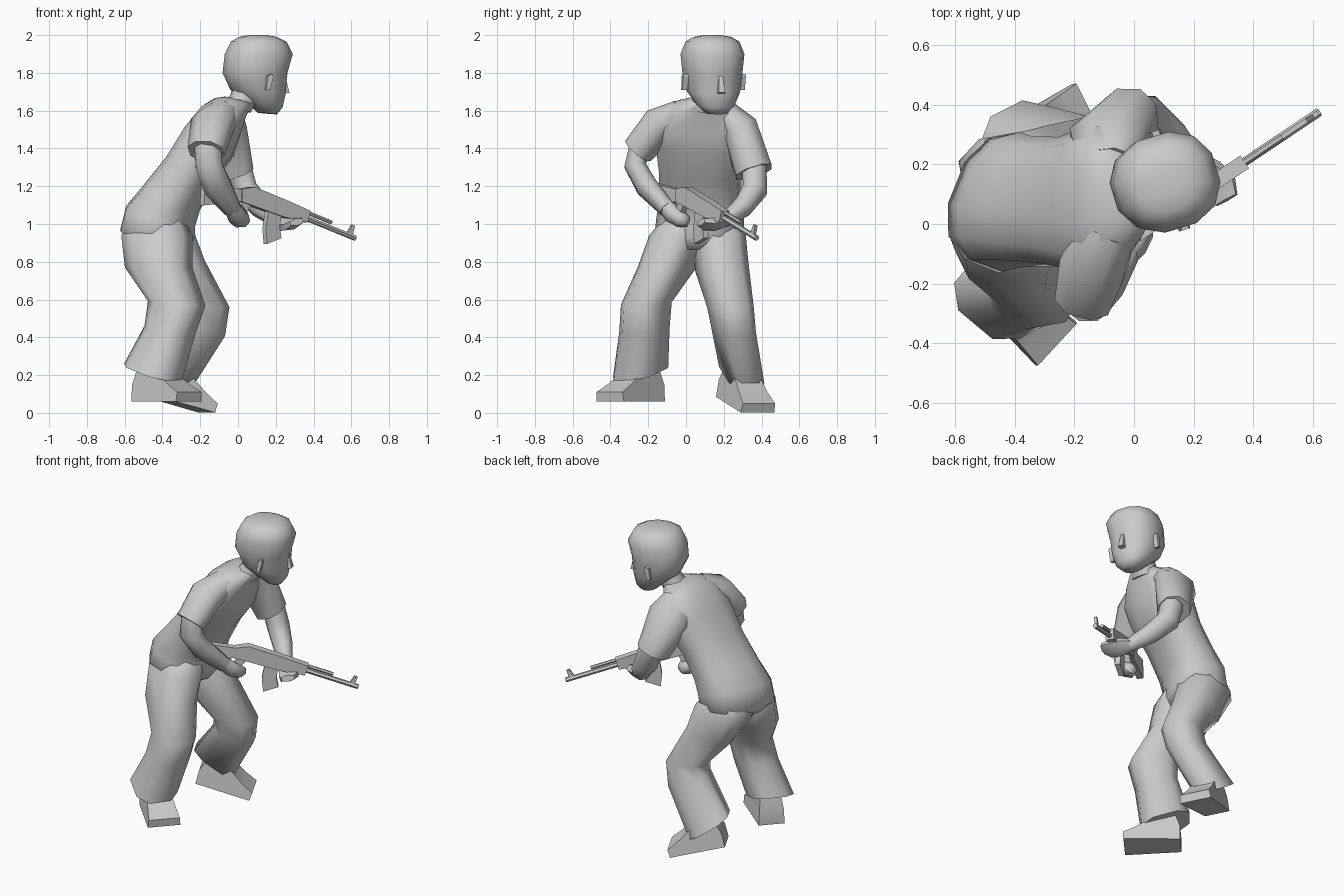
import bpy, bmesh
from math import sin, cos, pi, radians
from mathutils import Vector, Matrix


def finish(name, bm, angle):
    bmesh.ops.recalc_face_normals(bm, faces=bm.faces)
    me = bpy.data.meshes.new(name)
    bm.to_mesh(me)
    bm.free()
    ob = bpy.data.objects.new(name, me)
    bpy.context.collection.objects.link(ob)
    bpy.ops.object.select_all(action='DESELECT')
    ob.select_set(True)
    bpy.context.view_layer.objects.active = ob
    bpy.ops.object.shade_smooth_by_angle(angle=radians(angle))
    return ob


def skin(name, loops, angle=40):
    """Bridge a list of point loops and cap both ends."""
    bm = bmesh.new()
    vs = [[bm.verts.new(p) for p in loop] for loop in loops]
    n = len(vs[0])
    for a, b in zip(vs, vs[1:]):
        for i in range(n):
            j = (i + 1) % n
            bm.faces.new((a[i], a[j], b[j], b[i]))
    bm.faces.new(vs[0])
    bm.faces.new(vs[-1])
    return finish(name, bm, angle)


def oval(c, f, l, d, w, sides, power):
    pts = []
    for i in range(sides):
        a = 2 * pi * (i + 0.5) / sides
        s, k = sin(a), cos(a)
        ex = 2 / power
        pts.append(Vector(c) + f * d * abs(k) ** ex * (1 if k > 0 else -1)
                   + l * w * abs(s) ** ex * (1 if s > 0 else -1))
    return pts


def loft(name, rings, sides=10, power=2.4):
    """Rings: x, y, z, half depth, half width, heading, forward pitch."""
    loops = []
    for x, y, z, d, w, yaw, pitch in rings:
        a, p = radians(yaw), radians(pitch)
        f = Vector((cos(a) * cos(p), sin(a) * cos(p), -sin(p)))
        loops.append(oval((x, y, z), f, Vector((-sin(a), cos(a), 0)), d, w, sides, power))
    return skin(name, loops, 70)


def limb(name, path, sides=8):
    """Tube along a path of x, y, z, radius, radius."""
    P = [Vector(p[:3]) for p in path]
    loops = []
    for i, p in enumerate(path):
        t = (P[min(i + 1, len(P) - 1)] - P[max(i - 1, 0)]).normalized()
        u = (Vector((1, 0, 0.3)) - t * t.dot(Vector((1, 0, 0.3)))).normalized()
        loops.append(oval(P[i], u, t.cross(u), p[3], p[4], sides, 2.2))
    return skin(name, loops, 65)


def prism(name, profile, half, M, angle=30):
    """Side profile (along, up) thickened across; half may vary per point."""
    hs = half if isinstance(half, (list, tuple)) else [half] * len(profile)
    return skin(name, [[M @ Vector((a, s * h, u)) for (a, u), h in zip(profile, hs)]
                       for s in (-1, 1)], angle)


def frame(origin, forward):
    f = Vector(forward).normalized()
    u = (Vector((0, 0, 1)) - f * f.z).normalized()
    s = u.cross(f)
    M = Matrix((f, s, u)).transposed().to_4x4()
    M.translation = origin
    return M


# Torso, leaning forward with the hips turned
loft("torso", [
    (-0.40, 0.05, 0.865, 0.13, 0.16, -20, 0),
    (-0.425, 0.07, 0.95, 0.19, 0.235, -22, 5),
    (-0.41, 0.075, 1.04, 0.18, 0.235, -20, 18),
    (-0.35, 0.075, 1.14, 0.155, 0.22, -15, 27),
    (-0.25, 0.075, 1.29, 0.14, 0.22, -10, 30),
    (-0.15, 0.08, 1.44, 0.15, 0.245, -5, 32),
    (-0.09, 0.085, 1.55, 0.13, 0.25, 0, 35),
    (-0.04, 0.09, 1.62, 0.095, 0.17, 5, 30),
    (0.0, 0.10, 1.655, 0.075, 0.09, 10, 15)], 12)

# Trouser legs, tops buried in the hips
loft("right_leg", [
    (-0.42, 0.0, 1.04, 0.13, 0.10, -20, 0),
    (-0.43, -0.035, 0.94, 0.185, 0.145, -20, 0),
    (-0.42, -0.10, 0.77, 0.175, 0.14, -25, 0),
    (-0.325, -0.21, 0.58, 0.15, 0.12, -28, 5),
    (-0.36, -0.22, 0.44, 0.13, 0.125, -32, 10),
    (-0.45, -0.24, 0.215, 0.16, 0.135, -40, 17)], 8, 2.7)
loft("left_leg", [
    (-0.42, 0.16, 1.04, 0.12, 0.10, 0, 0),
    (-0.41, 0.175, 0.94, 0.18, 0.135, 10, -5),
    (-0.325, 0.19, 0.77, 0.15, 0.135, 15, -15),
    (-0.18, 0.235, 0.56, 0.13, 0.115, 20, 0),
    (-0.20, 0.25, 0.45, 0.135, 0.11, 24, 20),
    (-0.38, 0.295, 0.20, 0.15, 0.11, 27, 35)], 8, 2.7)

# Shoes share one profile
shoe = [(0, 0), (0.34, 0), (0.345, 0.05), (0.27, 0.09), (0.18, 0.15), (0.15, 0.21),
        (0.04, 0.21), (0, 0.09)]
shoe_half = [0.08, 0.10, 0.095, 0.085, 0.075, 0.06, 0.06, 0.075]
prism("right_shoe", shoe, shoe_half, frame((-0.51, -0.17, 0.06), (1, -0.93, 0)), 60)
prism("left_shoe", shoe, shoe_half, frame((-0.46, 0.23, 0.085), (0.89, 0.45, -0.25)), 60)

# Sleeves and arms
limb("right_sleeve", [(-0.08, -0.02, 1.58, 0.09, 0.08), (-0.135, -0.135, 1.525, 0.12, 0.10),
                      (-0.17, -0.255, 1.385, 0.10, 0.085)])
limb("left_sleeve", [(-0.09, 0.20, 1.58, 0.10, 0.08), (-0.085, 0.285, 1.50, 0.14, 0.10),
                     (-0.01, 0.36, 1.275, 0.10, 0.105)])
limb("right_arm", [(-0.16, -0.24, 1.42, 0.075, 0.06), (-0.155, -0.27, 1.31, 0.075, 0.06),
                   (-0.11, -0.21, 1.20, 0.08, 0.06), (-0.03, -0.10, 1.08, 0.05, 0.045)])
limb("left_arm", [(0.0, 0.36, 1.32, 0.07, 0.07), (0.04, 0.365, 1.18, 0.07, 0.07),
                  (0.12, 0.30, 1.09, 0.06, 0.055), (0.21, 0.20, 1.015, 0.04, 0.035)])
limb("right_hand", [(-0.04, -0.11, 1.10, 0.045, 0.045), (-0.01, -0.07, 1.05, 0.055, 0.05),
                    (0.02, -0.02, 1.02, 0.05, 0.045), (0.03, 0.01, 1.01, 0.03, 0.03)], 6)
limb("left_hand", [(0.20, 0.21, 1.02, 0.04, 0.035), (0.25, 0.17, 1.005, 0.06, 0.035),
                   (0.29, 0.12, 1.0, 0.065, 0.03), (0.31, 0.08, 1.01, 0.045, 0.02)], 6)

# Neck and head
loft("neck", [(-0.01, 0.10, 1.61, 0.08, 0.09, 10, 15), (0.03, 0.12, 1.67, 0.07, 0.075, 15, 10),
              (0.08, 0.14, 1.78, 0.08, 0.075, 17, 10)], 8)
loft("head", [
    (0.155, 0.16, 1.585, 0.05, 0.055, 17, 5),
    (0.14, 0.155, 1.63, 0.095, 0.10, 17, 8),
    (0.105, 0.145, 1.70, 0.145, 0.138, 17, 5),
    (0.09, 0.14, 1.80, 0.17, 0.155, 17, 0),
    (0.11, 0.14, 1.90, 0.178, 0.165, 17, 0),
    (0.11, 0.14, 1.965, 0.145, 0.14, 17, 0),
    (0.105, 0.14, 1.99, 0.10, 0.10, 17, 0),
    (0.105, 0.14, 2.0, 0.045, 0.045, 17, 0)], 12, 2.3)
head = frame((0.10, 0.14, 1.75), (cos(radians(17)), sin(radians(17)), 0))
prism("nose", [(0.12, 0.06), (0.15, 0.05), (0.175, -0.055), (0.12, -0.065)],
      [0.012, 0.008, 0.018, 0.02], head, 70)
for side, label in ((-1, "right_ear"), (1, "left_ear")):
    prism(label, [(0.0, -0.04), (0.02, -0.04), (0.04, 0.03), (0.035, 0.045), (0.01, 0.035)],
          0.015, head @ Matrix.Translation((0, side * 0.158, 0)))

# Rifle, drawn back from the muzzle
gun = frame((0.62, 0.375, 0.925), (1, 0.67, -0.41))
prism("rifle_body", [(-0.33, -0.025), (-0.33, 0.04), (-0.50, 0.045), (-0.71, 0.045),
                     (-0.78, 0.01), (-0.76, -0.055), (-0.48, -0.045)], 0.026, gun)
prism("rifle_stock", [(-0.74, 0.015), (-1.01, -0.035), (-0.98, -0.15), (-0.76, -0.055)], 0.02, gun)
prism("rifle_magazine", [(-0.582, -0.03), (-0.495, -0.03), (-0.485, -0.10), (-0.455, -0.155),
                         (-0.531, -0.213), (-0.565, -0.14)], 0.017, gun)
prism("rifle_grip", [(-0.74, -0.04), (-0.69, -0.04), (-0.73, -0.16), (-0.78, -0.15)], 0.017, gun)
prism("front_sight", [(-0.06, 0), (-0.025, 0), (-0.025, 0.06), (-0.045, 0.06)], 0.008, gun)
for label, a, b, u, r in (("barrel", -0.36, 0.0, 0.0, 0.015), ("gas_tube", -0.35, -0.17, 0.03, 0.011)):
    skin(label, [[gun @ Vector((t, r * cos(pi * k / 3), u + r * sin(pi * k / 3))) for k in range(6)]
                 for t in (a, b)])
